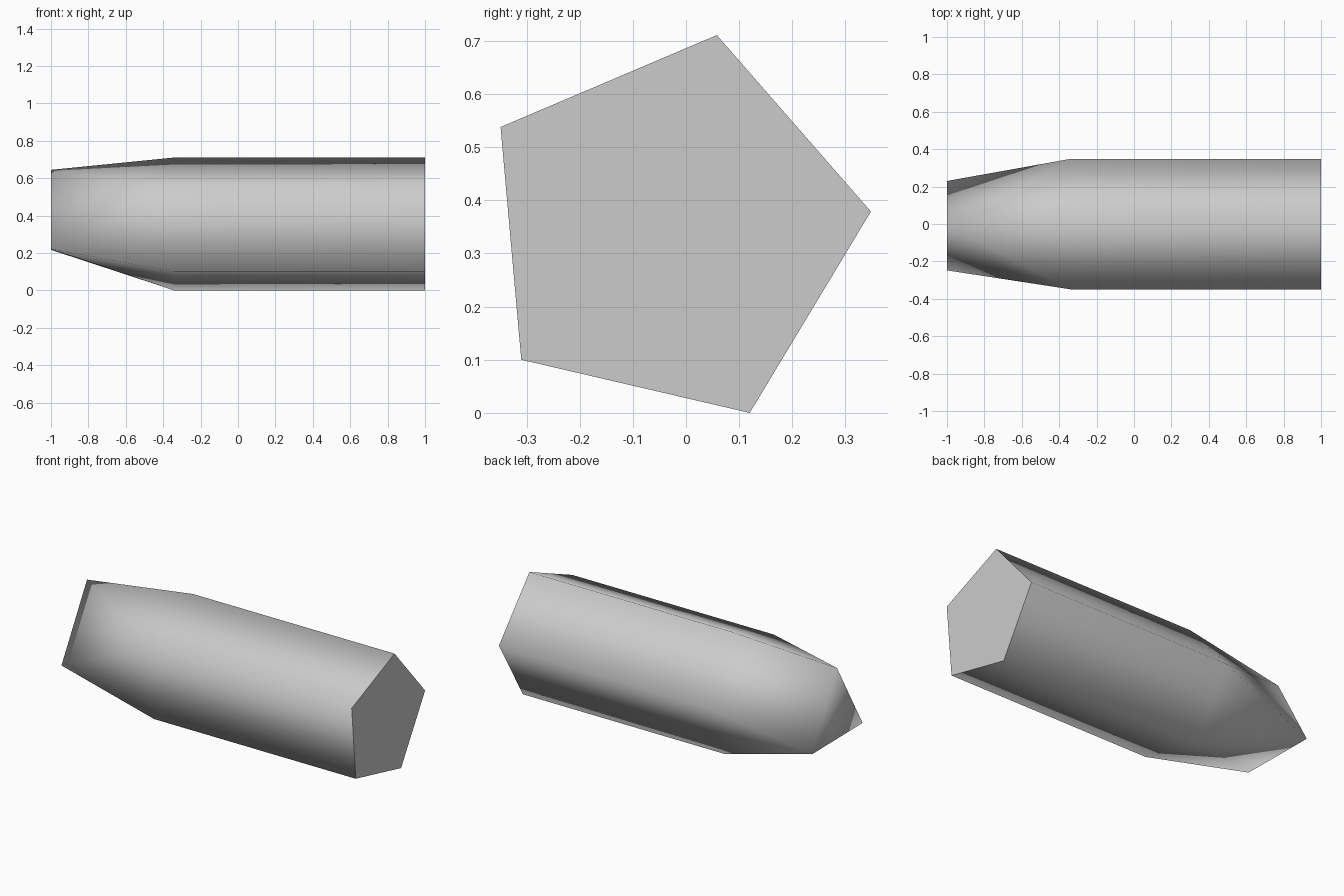
import bpy
import bmesh

cube = bpy.data.objects.get("Cube")
if cube:
    bpy.data.objects.remove(cube, do_unlink=True)

# One plain grey for the whole solid
grey = bpy.data.materials.new("light grey")
grey.use_nodes = True
colour = (0.6, 0.6, 0.6, 1)
grey.diffuse_color = colour
grey.node_tree.nodes["Principled BSDF"].inputs["Base Color"].default_value = colour

# Cross-sections as (y, z) points
pentagon = [(0.058, 0.711), (-0.349, 0.538), (-0.31, 0.1), (0.12, 0), (0.348, 0.379)]
triangle = [(-0.005, 0.645), (-0.248, 0.222), (0.23, 0.217)]
sections = [(1, pentagon), (-0.34, pentagon), (-1, triangle)]

# Five-sided bar that tapers to a three-sided tip
bm = bmesh.new()
for x, profile in sections:
    for y, z in profile:
        bm.verts.new((x, y, z))
bmesh.ops.convex_hull(bm, input=bm.verts)
bmesh.ops.dissolve_limit(bm, angle_limit=0.01, verts=bm.verts, edges=bm.edges)
bmesh.ops.recalc_face_normals(bm, faces=bm.faces)

# Smooth sides and tip, with a crisp rim around the flat butt end
for face in bm.faces:
    face.smooth = face.normal.x < 0.9
for edge in bm.edges:
    edge.smooth = not all(v.co.x > 0.99 for v in edge.verts)

mesh = bpy.data.meshes.new("tapered_bar")
bm.to_mesh(mesh)
bm.free()
mesh.materials.append(grey)
bar = bpy.data.objects.new("tapered_bar", mesh)
bpy.context.collection.objects.link(bar)
